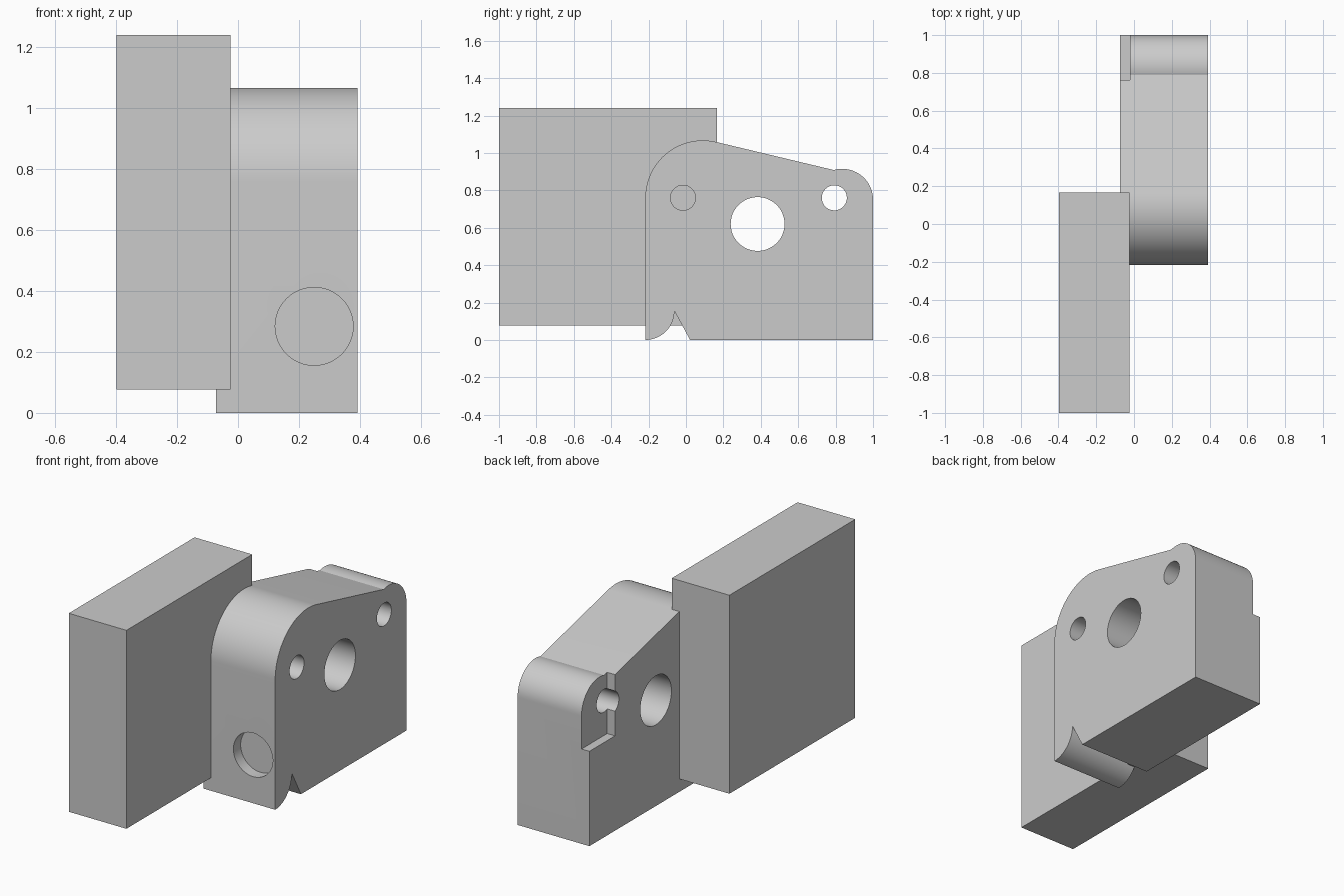
import bpy, bmesh, math
from mathutils import Vector

if "Cube" in bpy.data.objects:
    bpy.data.objects.remove(bpy.data.objects["Cube"])


def add_mesh(name, bm):
    bmesh.ops.recalc_face_normals(bm, faces=bm.faces)
    mesh = bpy.data.meshes.new(name)
    bm.to_mesh(mesh)
    bm.free()
    obj = bpy.data.objects.new(name, mesh)
    bpy.context.collection.objects.link(obj)
    return obj


def prism(name, points, push):
    """Extrude a closed outline of 3D points along a vector."""
    bm = bmesh.new()
    face = bm.faces.new([bm.verts.new(p) for p in points])
    new = bmesh.ops.extrude_face_region(bm, geom=[face], use_keep_orig=True)["geom"]
    verts = [g for g in new if isinstance(g, bmesh.types.BMVert)]
    bmesh.ops.translate(bm, verts=verts, vec=Vector(push))
    return add_mesh(name, bm)


def box(name, lo, hi):
    pts = [(lo[0], lo[1], lo[2]), (hi[0], lo[1], lo[2]),
           (hi[0], hi[1], lo[2]), (lo[0], hi[1], lo[2])]
    return prism(name, pts, (0, 0, hi[2] - lo[2]))


def arc(cu, cv, r, start, end, n):
    """Points on an arc, angles in degrees."""
    angles = [math.radians(start + (end - start) * i / n) for i in range(n + 1)]
    return [(cu + r * math.cos(a), cv + r * math.sin(a)) for a in angles]


def cut(target, cutter):
    cutter.hide_render = True
    mod = target.modifiers.new("cut", "BOOLEAN")
    mod.object = cutter
    mod.operation = "DIFFERENCE"
    mod.solver = "EXACT"
    bpy.ops.object.select_all(action="DESELECT")
    bpy.context.view_layer.objects.active = target
    target.select_set(True)
    bpy.ops.object.modifier_apply(modifier=mod.name)
    bpy.data.objects.remove(cutter, do_unlink=True)


# Rectangular side block
box("side_block", (-0.398, -1.0, 0.076), (-0.024, 0.166, 1.24))

# Plate outline (y, z): rounded top corners, sloping top, hooked front foot
X0, X1 = -0.073, 0.393
outline = [(1.0, 0.0)]
outline += arc(0.835, 0.75, 0.165, 0, 106, 20)
outline += arc(0.09, 0.76, 0.307, 77, 180, 32)
outline += arc(-0.217, 0.155, 0.155, 270, 360, 20)
outline += [(0.022, 0.0)]
plate = prism("bracket_plate", [(X0, y, z) for y, z in outline], (X1 - X0, 0, 0))

# Recess in the back inner corner
cut(plate, box("recess_cutter", (-0.2, 0.762, 0.556), (-0.022, 1.2, 1.2)))

# Cross holes: large bore and two pin holes
for y, z, r in ((0.383, 0.62, 0.144), (-0.016, 0.76, 0.067), (0.793, 0.76, 0.067)):
    ring = arc(y, z, r, 0, 360, 48)[:-1]
    cut(plate, prism("hole_cutter", [(-0.3, a, b) for a, b in ring], (1, 0, 0)))

# Shallow round socket in the front face
ring = arc(0.25, 0.284, 0.128, 0, 360, 48)[:-1]
cut(plate, prism("socket_cutter", [(a, -0.4, b) for a, b in ring], (0, 0.25, 0)))

bpy.ops.object.select_all(action="DESELECT")
bpy.context.view_layer.objects.active = plate
plate.select_set(True)
bpy.ops.object.shade_smooth_by_angle(angle=math.radians(20))
